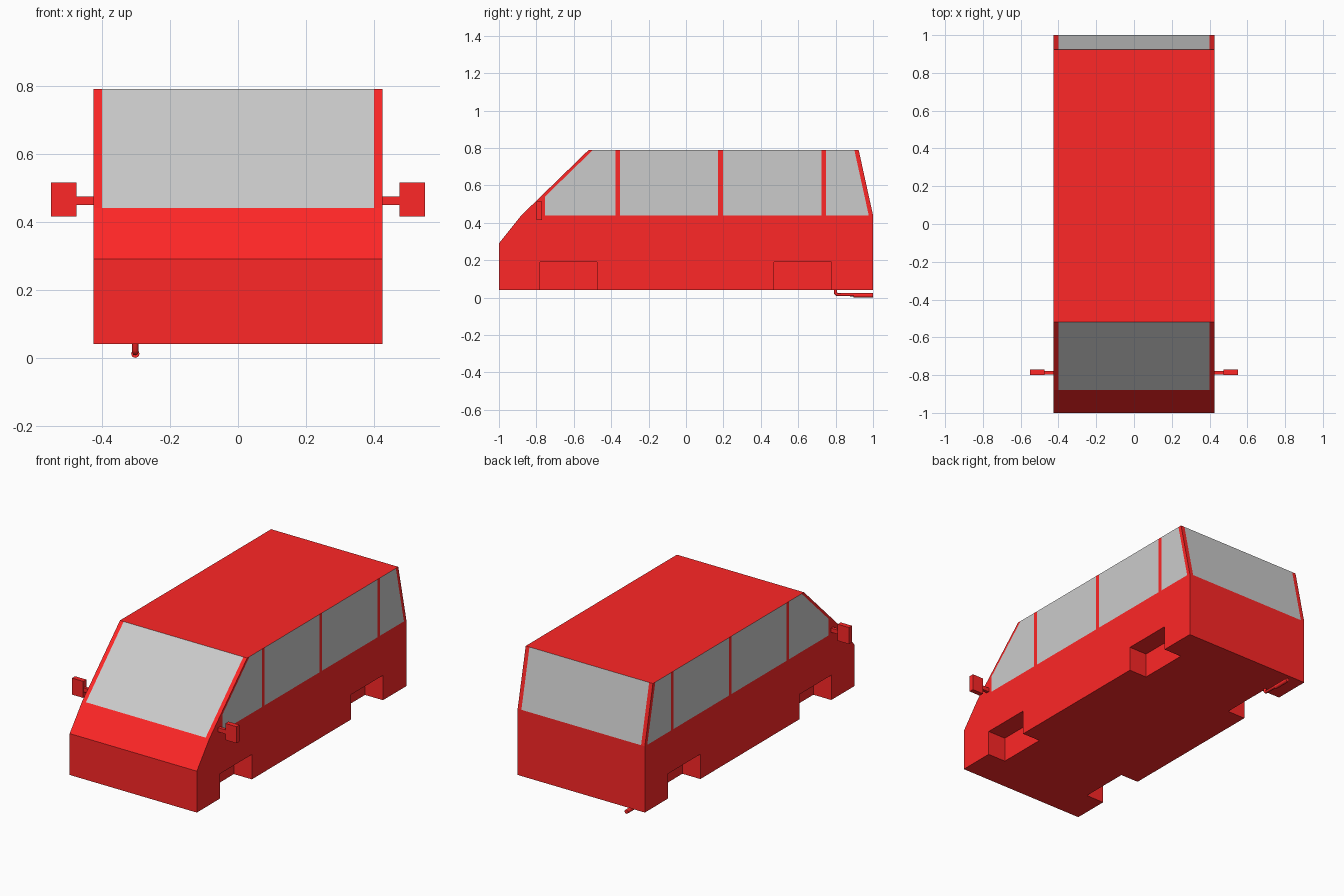
import bpy, bmesh, math
from mathutils import Matrix, Vector

if "Cube" in bpy.data.objects:
    bpy.data.objects.remove(bpy.data.objects["Cube"])

W = 0.425            # half width
BELT, ROOF = 0.44, 0.79


def material(name, color):
    m = bpy.data.materials.new(name)
    m.diffuse_color = color
    m.use_nodes = True
    m.node_tree.nodes["Principled BSDF"].inputs["Base Color"].default_value = m.diffuse_color
    return m


red = material("red_paint", (1.0, 0.02, 0.02, 1))
grey = material("grey_glass", (0.8, 0.8, 0.8, 1))


def add_object(name, bm, *mats):
    mesh = bpy.data.meshes.new(name)
    bm.to_mesh(mesh)
    bm.free()
    for m in mats:
        mesh.materials.append(m)
    ob = bpy.data.objects.new(name, mesh)
    bpy.context.collection.objects.link(ob)
    return ob


def add_box(bm, x, y, z):
    lo, hi = Vector((x[0], y[0], z[0])), Vector((x[1], y[1], z[1]))
    mat = Matrix.Translation((lo + hi) / 2) @ Matrix.Diagonal((*(hi - lo), 1))
    bmesh.ops.create_cube(bm, size=1, matrix=mat)


# Body shell: side profile extruded across the width
profile = [(-1, 0.04), (-1, 0.29), (-0.88, BELT), (-0.52, ROOF),
           (0.923, ROOF), (1, BELT), (1, 0.04)]
bm = bmesh.new()
face = bm.faces.new([bm.verts.new((-W, y, z)) for y, z in profile])
ext = bmesh.ops.extrude_face_region(bm, geom=[face])["geom"]
bmesh.ops.translate(bm, vec=(2 * W, 0, 0),
                    verts=[v for v in ext if isinstance(v, bmesh.types.BMVert)])
bmesh.ops.recalc_face_normals(bm, faces=bm.faces)

# Window outlines: slice the shell along the belt line, pillars and sloped ends
front_n = Vector((0, 0.35, -0.36)).normalized()
rear_n = Vector((0, -0.35, -0.077)).normalized()
front_p, rear_p = Vector((0, -0.497, ROOF)), Vector((0, 0.90, ROOF))
panes = [(-0.755, -0.377), (-0.354, 0.172), (0.197, 0.725), (0.749, 1.0)]
cuts = [((0, 0, BELT), (0, 0, 1)), (front_p, front_n), (rear_p, rear_n)]
cuts += [((x, 0, 0), (1, 0, 0)) for x in (-0.4, 0.4)]
cuts += [((0, y, 0), (0, 1, 0)) for p in panes for y in p if y < 1]
for co, no in cuts:
    bmesh.ops.bisect_plane(bm, geom=bm.verts[:] + bm.edges[:] + bm.faces[:],
                           plane_co=co, plane_no=no, dist=1e-5)

# Glass faces by position
for f in bm.faces:
    c = f.calc_center_median()
    if c.z < BELT + 1e-4 or f.normal.z > 0.95:
        continue
    if abs(f.normal.x) > 0.9:
        glass = ((c - front_p).dot(front_n) > 0 and (c - rear_p).dot(rear_n) > 0
                 and any(a < c.y < b for a, b in panes))
    else:
        glass = abs(c.x) < 0.4
    f.material_index = int(glass)
bmesh.ops.dissolve_limit(bm, angle_limit=0.01, verts=bm.verts, edges=bm.edges,
                         delimit={'MATERIAL'})
body = add_object("van_body", bm, red, grey)

# Wheel arches: square notches on both sides
bm = bmesh.new()
for s in (-1, 1):
    for y in ((-0.78, -0.475), (0.47, 0.777)):
        add_box(bm, sorted((s * 0.305, s * 0.5)), y, (-0.1, 0.19))
cutter = add_object("wheel_arch_cutter", bm, red)
cutter.hide_render = True
cutter.display_type = 'WIRE'
mod = body.modifiers.new("wheel_arches", 'BOOLEAN')
mod.operation, mod.solver, mod.object = 'DIFFERENCE', 'EXACT', cutter

# Side mirrors: arm and head, mirrored across x
bm = bmesh.new()
add_box(bm, (0.42, 0.48), (-0.797, -0.778), (0.45, 0.475))
add_box(bm, (0.475, 0.55), (-0.799, -0.77), (0.415, 0.515))
mirrors = add_object("side_mirrors", bm, red)
mirrors.modifiers.new("mirror", 'MIRROR').use_bisect_axis[0] = False

# Exhaust pipe: bent tube
cu = bpy.data.curves.new("exhaust_pipe", 'CURVE')
cu.dimensions = '3D'
cu.bevel_depth, cu.bevel_resolution, cu.use_fill_caps = 0.009, 2, True
pts = [(0.80, 0.06), (0.80, 0.024), (0.808, 0.016), (0.91, 0.016)]
sp = cu.splines.new('POLY')
sp.points.add(len(pts) - 1)
for p, (y, z) in zip(sp.points, pts):
    p.co = (-0.302, y, z, 1)
cu.materials.append(red)
bpy.context.collection.objects.link(bpy.data.objects.new("exhaust_pipe", cu))

# Exhaust tip: wider end cylinder
bm = bmesh.new()
bmesh.ops.create_cone(bm, cap_ends=True, segments=16, radius1=0.012, radius2=0.012,
                      depth=0.105, matrix=Matrix.Translation((-0.302, 0.9475, 0.012))
                      @ Matrix.Rotation(math.pi / 2, 4, 'X'))
add_object("exhaust_tip", bm, red)
